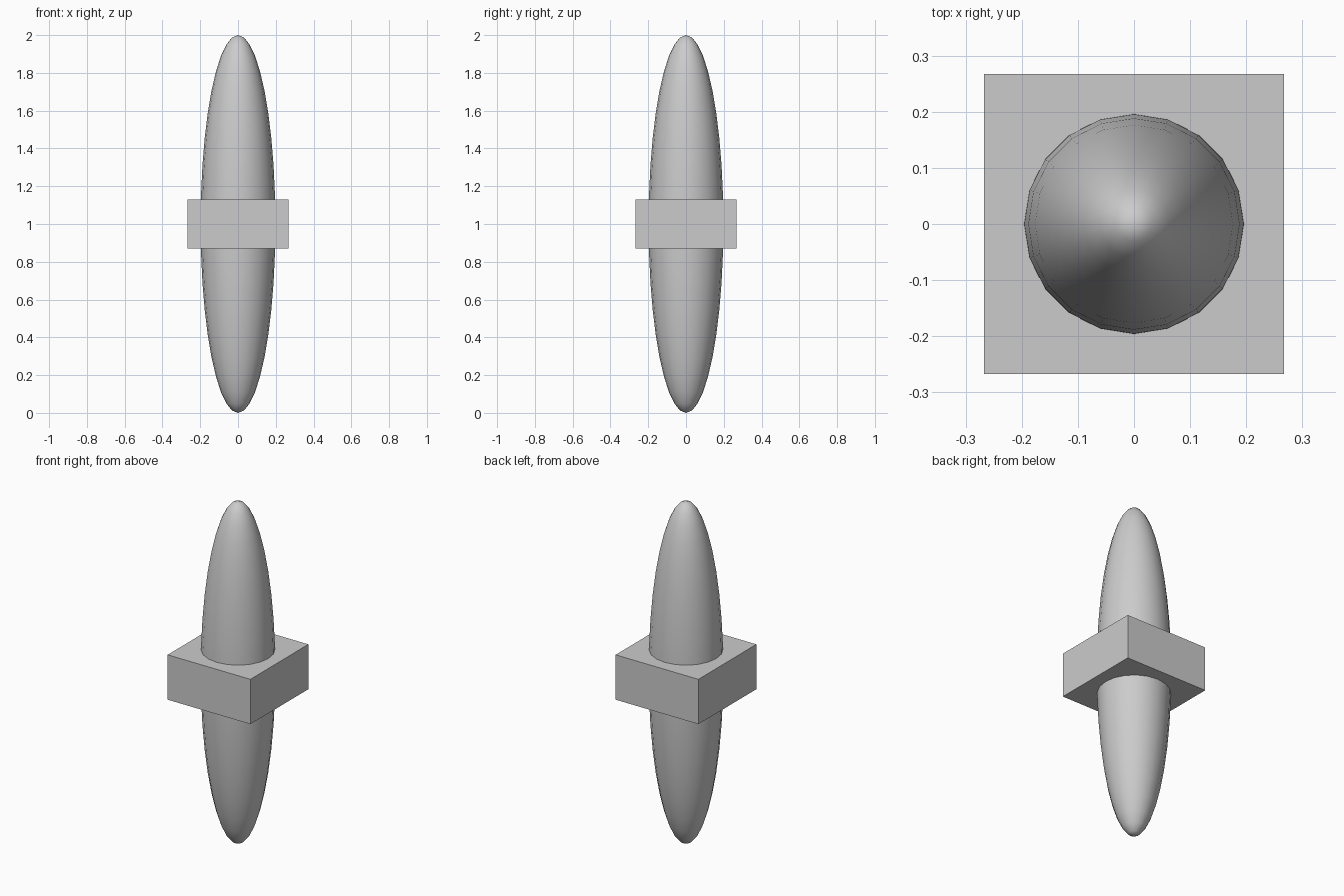
import bpy

if "Cube" in bpy.data.objects:
    bpy.data.objects.remove(bpy.data.objects["Cube"])

# Slim ellipsoid body
bpy.ops.mesh.primitive_uv_sphere_add(segments=20, ring_count=20, radius=1, location=(0, 0, 1))
body = bpy.context.object
body.name = "spindle_body"
body.scale = (0.198, 0.198, 1.0)
bpy.ops.object.transform_apply(location=False, rotation=False, scale=True)
bpy.ops.object.shade_smooth()

# Square block around the middle
bpy.ops.mesh.primitive_cube_add(size=1, location=(0, 0, 1))
block = bpy.context.object
block.name = "middle_block"
block.scale = (0.535, 0.535, 0.262)
bpy.ops.object.transform_apply(location=False, rotation=False, scale=True)
